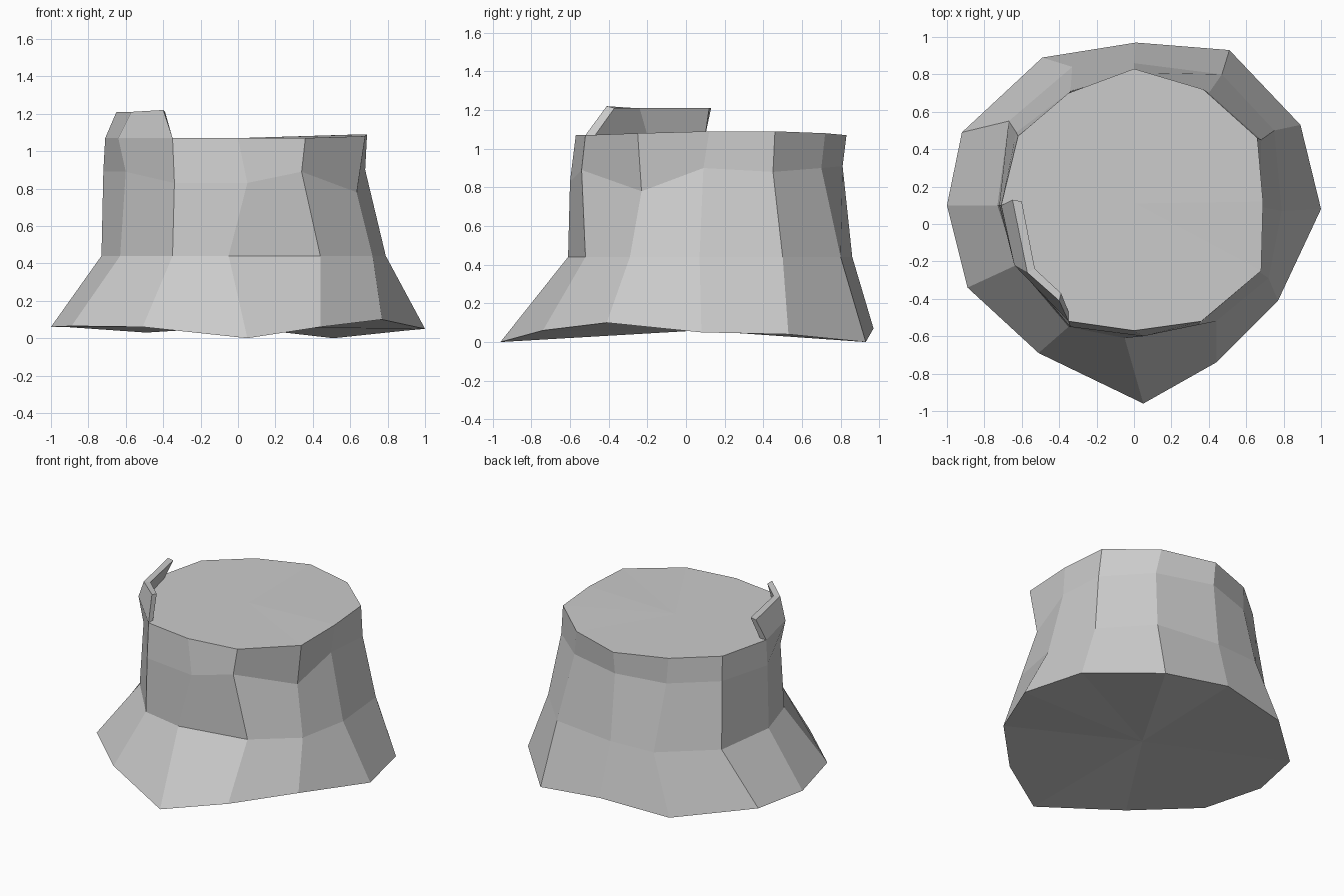
import bpy
import bmesh
from mathutils import Vector


def make_object(name, bm):
    bmesh.ops.recalc_face_normals(bm, faces=bm.faces)
    mesh = bpy.data.meshes.new(name)
    bm.to_mesh(mesh)
    bm.free()
    obj = bpy.data.objects.new(name, mesh)
    bpy.context.collection.objects.link(obj)
    return obj


def add_ring(bm, points, z=None):
    return [bm.verts.new((p[0], p[1], p[2] if z is None else z)) for p in points]


def bridge(bm, a, b, closed=True):
    n = len(a)
    for i in range(n if closed else n - 1):
        j = (i + 1) % n
        bm.faces.new((a[i], a[j], b[j], b[i]))


def fan_cap(bm, ring, z):
    c = sum((v.co for v in ring), Vector()) / len(ring)
    hub = bm.verts.new((c.x, c.y, z))
    for i, v in enumerate(ring):
        bm.faces.new((v, ring[(i + 1) % len(ring)], hub))


# Trunk outlines, counter-clockwise from the front root
roots = [(0.05, -0.96, 0), (0.44, -0.74, 0.06), (0.77, -0.41, 0.10),
         (1.0, 0.08, 0.05), (0.89, 0.53, 0.04), (0.51, 0.93, 0),
         (0.01, 0.97, 0.07), (-0.49, 0.89, 0.03), (-0.92, 0.49, 0.06),
         (-1.0, 0.10, 0.06), (-0.89, -0.34, 0.065), (-0.51, -0.69, 0.06)]
waist = [(-0.05, -0.61), (0.44, -0.52), (0.72, -0.29), (0.79, 0.07),
         (0.75, 0.50), (0.47, 0.80), (0.0, 0.86), (-0.33, 0.84),
         (-0.67, 0.55), (-0.73, 0.10), (-0.63, -0.22), (-0.35, -0.55)]
upper = [(0.05, -0.60, 0.83), (0.34, -0.54, 0.89), (0.635, -0.23, 0.78),
         (0.68, 0.09, 0.90), (0.68, 0.45, 0.88), (0.40, 0.70, 0.90),
         (0.0, 0.81, 0.91), (-0.34, 0.71, 0.89), (-0.63, 0.49, 0.90),
         (-0.72, 0.10, 0.89), (-0.60, -0.22, 0.89), (-0.34, -0.55, 0.83)]
rim = [(0.0, -0.57, 1.07), (0.36, -0.52, 1.07), (0.68, -0.25, 1.08),
       (0.69, 0.12, 1.09), (0.66, 0.46, 1.09), (0.37, 0.72, 1.08),
       (0.0, 0.83, 1.07), (-0.35, 0.70, 1.07), (-0.62, 0.47, 1.07),
       (-0.71, 0.10, 1.07), (-0.64, -0.22, 1.07), (-0.35, -0.52, 1.07)]

# Stump with fanned top and underside
bm = bmesh.new()
rings = [add_ring(bm, roots), add_ring(bm, waist, 0.44),
         add_ring(bm, upper), add_ring(bm, rim)]
for low, high in zip(rings, rings[1:]):
    bridge(bm, low, high)
fan_cap(bm, rings[0], 0.06)
fan_cap(bm, rings[-1], 1.07)
make_object("tree_stump", bm)

# Raised splinter of bark leaning inward over the left front of the rim
bm = bmesh.new()
outer_low = add_ring(bm, rim[9:12])
outer_top = add_ring(bm, [(-0.65, 0.13, 1.21), (-0.57, -0.26, 1.21), (-0.40, -0.41, 1.22)])
inner_top = add_ring(bm, [(-0.60, 0.12, 1.21), (-0.53, -0.24, 1.21), (-0.39, -0.37, 1.21)])
inner_low = add_ring(bm, [(-0.66, 0.10), (-0.59, -0.20), (-0.35, -0.47)], 1.07)
strips = [outer_low, outer_top, inner_top, inner_low]
for i in range(4):
    bridge(bm, strips[i], strips[(i + 1) % 4], closed=False)
for end in (0, 2):
    bm.faces.new([s[end] for s in strips])
make_object("bark_splinter", bm)
